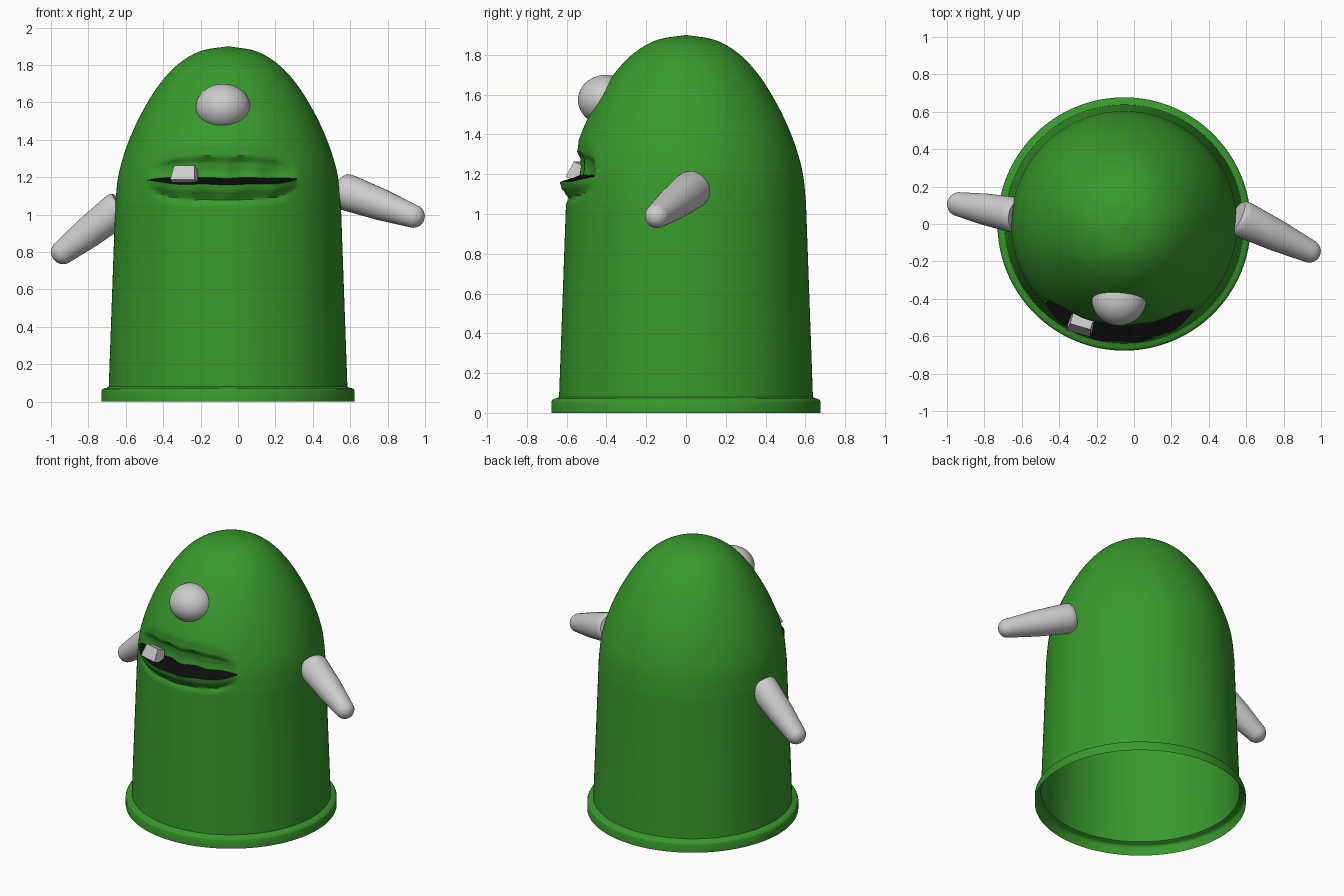
import bpy, bmesh, math
from mathutils import Vector, Matrix

if "Cube" in bpy.data.objects:
    bpy.data.objects.remove(bpy.data.objects["Cube"])

CX = -0.053  # body axis


def material(name, colour):
    m = bpy.data.materials.new(name)
    m.diffuse_color = (*colour, 1)
    m.use_nodes = True
    m.node_tree.nodes["Principled BSDF"].inputs["Base Color"].default_value = m.diffuse_color
    return m


def finish(name, bm, smooth=True, mats=()):
    bmesh.ops.recalc_face_normals(bm, faces=bm.faces[:])
    me = bpy.data.meshes.new(name)
    bm.to_mesh(me)
    bm.free()
    ob = bpy.data.objects.new(name, me)
    bpy.context.collection.objects.link(ob)
    for m in mats:
        me.materials.append(m)
    if smooth:
        bpy.ops.object.select_all(action='DESELECT')
        ob.select_set(True)
        bpy.context.view_layer.objects.active = ob
        bpy.ops.object.shade_smooth_by_angle(angle=math.radians(40))
    return ob


def spline(pts, n):
    """Catmull-Rom curve through 2D points."""
    p = [Vector(q) for q in pts]
    p = [2 * p[0] - p[1]] + p + [2 * p[-1] - p[-2]]
    out = []
    for i in range(1, len(p) - 2):
        a, b, c, d = p[i - 1:i + 3]
        for k in range(n):
            t = k / n
            out.append(0.5 * (2 * b + (c - a) * t + (2 * a - 5 * b + 4 * c - d) * t * t
                              + (3 * b - a - 3 * c + d) * t ** 3))
    return out + [p[-2]]


def lookup(table, v):
    """Smoothed piecewise interpolation."""
    if v <= table[0][0] or v >= table[-1][0]:
        return 0.0
    for (a, fa), (b, fb) in zip(table, table[1:]):
        if v <= b:
            t = (v - a) / (b - a)
            return fa + (fb - fa) * t * t * (3 - 2 * t)


def loft(bm, rings):
    faces = []
    for a, b in zip(rings, rings[1:]):
        n = len(a)
        faces.append([bm.faces.new((a[i], a[(i + 1) % n], b[(i + 1) % n], b[i])) for i in range(n)])
    return faces


green = material("green", (0.04, 0.32, 0.025))
black = material("black", (0.004, 0.004, 0.004))

# Body: open-bottomed domed shell with a flared rim
dome = spline([(0.603, 1.06), (0.588, 1.2), (0.557, 1.32), (0.512, 1.44), (0.453, 1.56),
               (0.372, 1.69), (0.272, 1.8), (0.15, 1.873), (0.0, 1.9)], 8)
rim = [(0.677, 0), (0.677, 0.055), (0.672, 0.066), (0.66, 0.072), (0.648, 0.074), (0.638, 0.08)]


def radius(z):
    if z <= 1.06:
        return 0.638 + (0.603 - 0.638) * (z - 0.08) / 0.98
    for a, b in zip(dome, dome[1:]):
        if z <= b.y:
            return a.x + (b.x - a.x) * (z - a.y) / max(b.y - a.y, 1e-6)
    return 0.0


# Mouth: upper lip sunk in, lower lip pushed out, black slit between
ZM, UP, LOW = 1.18, 0.016, -0.02
dent = [(-0.135, 0), (-0.10, -0.012), (-0.075, 0.008), (-0.05, 0.028), (LOW, 0.038),
        (UP, -0.062), (0.05, -0.062), (0.09, -0.05), (0.14, -0.012), (0.2, 0)]
rows = [0.3, 0.55, 0.8, 0.95, 1.0] + [1.03 + 0.012 * i for i in range(11)]
rows += [ZM + LOW, ZM + UP] + [1.21 + 0.015 * i for i in range(14)]
profile = rim + [(None, z) for z in rows] + [(p.x, p.y) for p in dome if p.y > 1.425][:-1]

SEG = 168
bm = bmesh.new()
rings = []
for r0, z0 in profile:
    ring = []
    for i in range(SEG):
        a = 2 * math.pi * i / SEG
        r, z = r0, z0
        if r0 is None:
            x = CX + 0.588 * math.sin(a)
            t = (x + 0.08) / 0.395
            w = max(0, 1 - t ** 4) ** 0.8 if math.cos(a) > 0 else 0
            dz = z0 - ZM
            shift = (0.008 * t * t + 0.003 * math.sin(27 * x)) * max(0, 1 - abs(dz) / 0.2) if w else 0
            if LOW - 1e-4 <= dz <= UP + 1e-4:
                z = ZM + dz * max(w, 0.12)
            z += shift
            k = 0.45 + 0.55 * w
            ripple = 1 + 0.15 * math.sin(31 * x + 1)
            if LOW - 1e-4 <= dz <= UP + 1e-4:
                k = 1
            r = radius(z) + w * ripple * lookup(dent, dz / k)
        ring.append(bm.verts.new((CX + r * math.sin(a), -r * math.cos(a), z)))
    rings.append(ring)
strips = loft(bm, rings)
top = bm.verts.new((CX, 0, 1.9))
for i in range(SEG):
    bm.faces.new((rings[-1][i], rings[-1][(i + 1) % SEG], top))
slit = len(rim) + rows.index(ZM + LOW)
for f in strips[slit]:
    c = f.calc_center_median()
    if c.y < 0 and abs(c.x + 0.08) < 0.39:
        f.material_index = 1
finish("body", bm, mats=(green, black))

# Eye
bm = bmesh.new()
bmesh.ops.create_uvsphere(bm, u_segments=48, v_segments=24, radius=1,
                          matrix=Matrix.Translation((-0.08, -0.403, 1.573)) @ Matrix.Diagonal((0.146, 0.14, 0.126, 1)))
finish("eye", bm)


# Arms: tapered rounded sticks
def arm(name, root, tip, r0, r1):
    root, tip = Vector(root), Vector(tip)
    axis = tip - root
    length = axis.length
    q = axis.to_track_quat('Z', 'Y')
    prof = [(r0 * 0.86, 0), (r0 * 0.97, 0.012), (r0, 0.04), ((r0 + r1) / 2 + 0.004, length * 0.5)]
    prof += [(r1 * math.cos(t), length - r1 * (1 - math.sin(t)))
             for t in (math.pi / 2 * k / 8 for k in range(8))]
    bm = bmesh.new()
    rings = [[bm.verts.new(root + q @ Vector((r * math.cos(2 * math.pi * i / 32),
                                              r * math.sin(2 * math.pi * i / 32), h)))
              for i in range(32)] for r, h in prof]
    loft(bm, rings)
    bm.faces.new(rings[0])
    end = bm.verts.new(tip)
    for i in range(32):
        bm.faces.new((rings[-1][i], rings[-1][(i + 1) % 32], end))
    finish(name, bm)


arm("left_arm", (-0.62, 0.045, 1.045), (-0.985, 0.115, 0.76), 0.095, 0.065)
arm("right_arm", (0.55, 0.04, 1.13), (0.99, -0.17, 0.972), 0.098, 0.062)

# Tooth: small tapered block leaning back
bm = bmesh.new()
bmesh.ops.create_cube(bm, size=1)
for v in bm.verts:
    if v.co.z > 0:
        v.co.x *= 0.84
        v.co.y *= 0.8
m = (Matrix.Translation((-0.283, -0.535, 1.212)) @ Matrix.Rotation(math.radians(-16), 4, 'Z')
     @ Matrix.Rotation(math.radians(-22), 4, 'X') @ Matrix.Diagonal((0.135, 0.08, 0.085, 1)))
bm.transform(m)
finish("tooth", bm, smooth=False)
